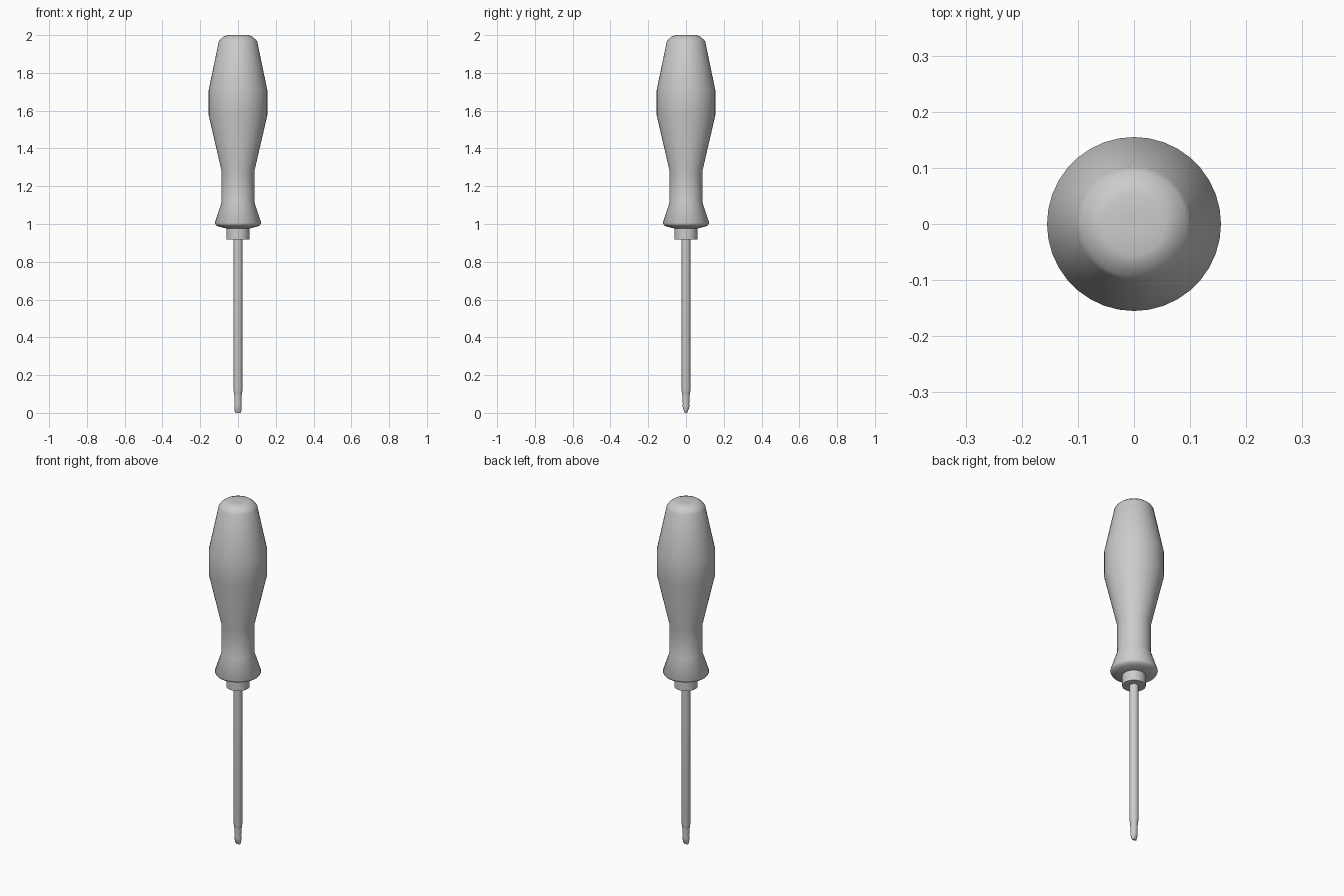
import bpy, bmesh, math

if "Cube" in bpy.data.objects:
    bpy.data.objects.remove(bpy.data.objects["Cube"])


def lathe(name, rings, segments, angle=50):
    """Stack rings of (z, x radius, y radius) and cap both ends."""
    bm = bmesh.new()
    loops = []
    for z, rx, ry in rings:
        loops.append([bm.verts.new((rx * math.cos(2 * math.pi * i / segments),
                                    ry * math.sin(2 * math.pi * i / segments), z))
                      for i in range(segments)])
    for a, b in zip(loops, loops[1:]):
        for i in range(segments):
            j = (i + 1) % segments
            bm.faces.new((a[i], a[j], b[j], b[i]))
    bm.faces.new(loops[0][::-1])
    bm.faces.new(loops[-1])
    bmesh.ops.recalc_face_normals(bm, faces=bm.faces)
    mesh = bpy.data.meshes.new(name)
    bm.to_mesh(mesh)
    bm.free()
    obj = bpy.data.objects.new(name, mesh)
    bpy.context.collection.objects.link(obj)
    bpy.ops.object.select_all(action='DESELECT')
    obj.select_set(True)
    bpy.context.view_layer.objects.active = obj
    bpy.ops.object.shade_smooth_by_angle(angle=math.radians(angle))
    return obj


def round_rings(points):
    return [(z, r, r) for z, r in points]


# Grip: flared foot, narrow waist, bulging body and rounded top
grip = lathe("handle", round_rings([
    (0.975, 0.055), (0.985, 0.098), (0.993, 0.116), (1.005, 0.123),
    (1.115, 0.087), (1.28, 0.087), (1.575, 0.155), (1.71, 0.155),
    (1.965, 0.102), (1.977, 0.094), (1.993, 0.074), (2.0, 0.055),
    (1.997, 0.01)]), 36, 75)

# Collar where the shaft enters the handle
lathe("collar", round_rings([(0.917, 0.061), (0.98, 0.061)]), 36)

# Shaft, stepping down to a narrower neck
lathe("shaft", round_rings([
    (0.09, 0.019), (0.105, 0.021), (0.12, 0.024), (0.93, 0.024)]), 24)

# Blade tip, flattened front to back
lathe("tip", [
    (0.0, 0.014, 0.006), (0.008, 0.017, 0.009), (0.025, 0.019, 0.016),
    (0.035, 0.019, 0.018), (0.05, 0.017, 0.017), (0.095, 0.020, 0.020)], 24)
